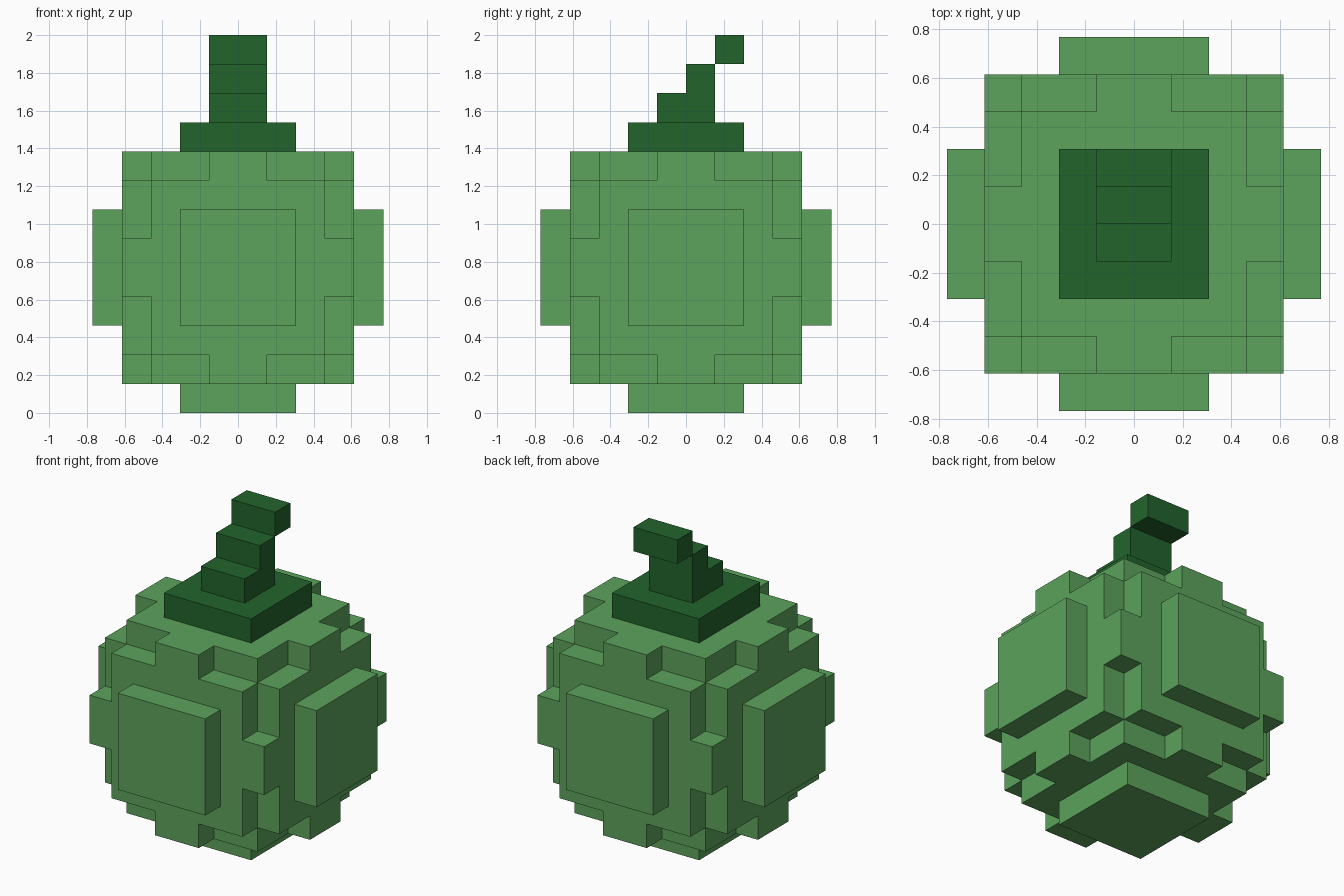
import bpy
import bmesh
import math
from itertools import product
from mathutils import Vector

if "Cube" in bpy.data.objects:
    bpy.data.objects.remove(bpy.data.objects["Cube"], do_unlink=True)

U = 2 / 13        # edge of one block
MID = 5           # height of the body's centre, in blocks


def material(name, rgb):
    m = bpy.data.materials.new(name)
    m.use_nodes = True
    m.diffuse_color = (*rgb, 1)
    m.node_tree.nodes["Principled BSDF"].inputs["Base Color"].default_value = (*rgb, 1)
    return m


def box(x0, x1, y0, y1, z0, z1):
    """All block cells inside a box given in block units."""
    return set(product(range(x0, x1), range(y0, y1), range(z0, z1)))


def block_object(name, cells, mat):
    """Skin a set of cells with outer faces only, then merge flat areas."""
    bm = bmesh.new()
    verts = {}

    def vert(p):
        if p not in verts:
            verts[p] = bm.verts.new(Vector(p) * U)
        return verts[p]

    for cell in sorted(cells):
        for axis, side in product(range(3), (0, 1)):
            near = list(cell)
            near[axis] += 2 * side - 1
            if tuple(near) in cells:
                continue
            a, b = (axis + 1) % 3, (axis + 2) % 3
            ring = []
            for da, db in ((0, 0), (1, 0), (1, 1), (0, 1)):
                p = list(cell)
                p[axis] += side
                p[a] += da
                p[b] += db
                ring.append(vert(tuple(p)))
            bm.faces.new(ring if side else ring[::-1])
    bmesh.ops.dissolve_limit(bm, angle_limit=math.radians(1),
                             verts=bm.verts[:], edges=bm.edges[:])
    mesh = bpy.data.meshes.new(name)
    bm.to_mesh(mesh)
    bm.free()
    mesh.materials.append(mat)
    obj = bpy.data.objects.new(name, mesh)
    bpy.context.collection.objects.link(obj)
    return obj


leaf_green = material("fruit green", (0.107, 0.366, 0.107))
dark_green = material("stem dark green", (0.016, 0.127, 0.025))

# Round body: face slabs, edge studs and raised face pads along each axis
body = set()
for axis in range(3):
    for along, across in ((4, 3), (1, 4), (5, 2)):
        half = [across] * 3
        half[axis] = along
        hx, hy, hz = half
        body |= box(-hx, hx, -hy, hy, MID - hz, MID + hz)
# The top pad is replaced by the stem base
body = {c for c in body if c[2] < 9}
block_object("fruit_body", body, leaf_green)

# Stem: square base, stepped stalk and tip leaning to the back
block_object("stem_base", box(-2, 2, -2, 2, 9, 10), dark_green)
block_object("stem_stalk", box(-1, 1, -1, 1, 10, 11) | box(-1, 1, 0, 1, 11, 12), dark_green)
block_object("stem_tip", box(-1, 1, 1, 2, 12, 13), dark_green)
